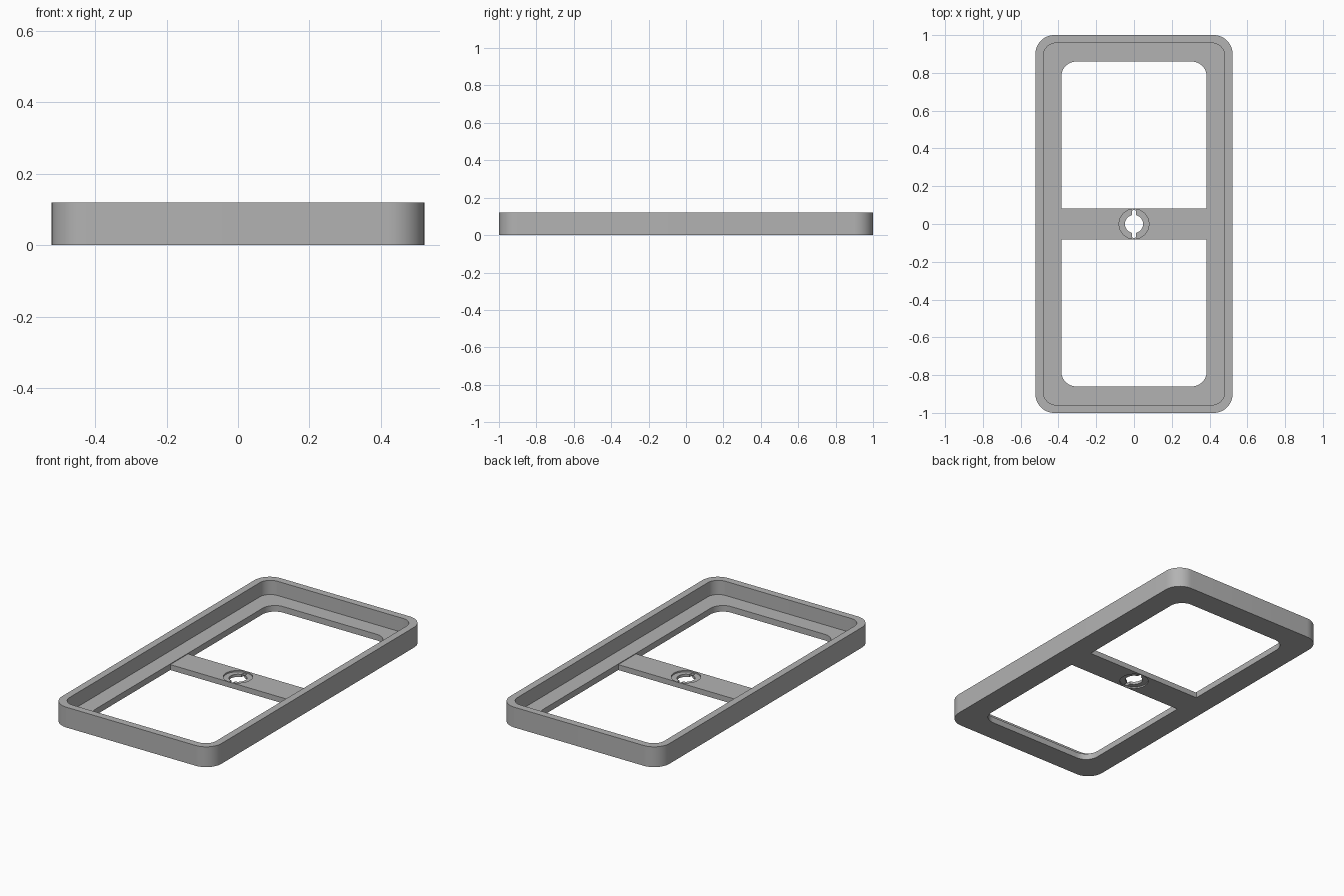
import bpy, bmesh, math

cube = bpy.data.objects.get("Cube")
if cube:
    bpy.data.objects.remove(cube, do_unlink=True)

FLOOR, BAR_TOP, HEIGHT = 0.036, 0.032, 0.12

grey = bpy.data.materials.new("plain grey")
grey.use_nodes = True
grey.diffuse_color = (0.45, 0.45, 0.45, 1)
grey.node_tree.nodes["Principled BSDF"].inputs["Base Color"].default_value = grey.diffuse_color


def add_object(name, bm):
    bmesh.ops.recalc_face_normals(bm, faces=bm.faces)
    mesh = bpy.data.meshes.new(name)
    bm.to_mesh(mesh)
    bm.free()
    mesh.materials.append(grey)
    obj = bpy.data.objects.new(name, mesh)
    bpy.context.collection.objects.link(obj)
    return obj


def rounded_loop(bm, hx, hy, radius, z, steps=12):
    """Ring of vertices around a rounded rectangle."""
    ring = []
    for corner, (sx, sy) in enumerate([(1, 1), (-1, 1), (-1, -1), (1, -1)]):
        for i in range(steps + 1):
            a = math.pi / 2 * (corner + i / steps)
            ring.append(bm.verts.new((sx * (hx - radius) + radius * math.cos(a),
                                      sy * (hy - radius) + radius * math.sin(a), z)))
    return ring


def prism(name, hx, hy, radius, z0, z1):
    bm = bmesh.new()
    low, high = [rounded_loop(bm, hx, hy, radius, z) for z in (z0, z1)]
    bm.faces.new(low)
    bm.faces.new(high)
    for i in range(len(low)):
        j = (i + 1) % len(low)
        bm.faces.new((low[i], low[j], high[j], high[i]))
    return add_object(name, bm)


def smooth(obj):
    bpy.ops.object.select_all(action="DESELECT")
    obj.select_set(True)
    bpy.context.view_layer.objects.active = obj
    bpy.ops.object.shade_smooth_by_angle(angle=math.radians(30))


# Tray frame: rounded profile rings joined into one closed band
bm = bmesh.new()
outer, inner, opening = (0.522, 1.0, 0.1), (0.48, 0.958, 0.068), (0.385, 0.86, 0.08)
rings = [rounded_loop(bm, *size, z) for size, z in (
    (outer, 0), (outer, HEIGHT), (inner, HEIGHT),
    (inner, FLOOR), (opening, FLOOR), (opening, 0))]
for a, b in zip(rings, rings[1:] + rings[:1]):
    for i in range(len(a)):
        j = (i + 1) % len(a)
        bm.faces.new((a[i], a[j], b[j], b[i]))
frame = add_object("tray_frame", bm)
smooth(frame)

# Cross bar between the two openings
bm = bmesh.new()
bmesh.ops.create_cube(bm, size=1)
for v in bm.verts:
    v.co.x *= 0.77
    v.co.y *= 0.166
    v.co.z = (v.co.z + 0.5) * BAR_TOP
bar = add_object("cross_bar", bm)

# Keyed hole and a shallow round recess on both faces
cutters = [
    prism("hole_cutter", 0.048, 0.048, 0.0479, -0.05, 0.1),
    prism("slot_cutter", 0.011, 0.073, 0.006, -0.05, 0.1),
    prism("top_recess_cutter", 0.079, 0.079, 0.0789, BAR_TOP - 0.008, 0.1),
    prism("bottom_recess_cutter", 0.079, 0.079, 0.0789, -0.05, 0.008),
]
bpy.context.view_layer.objects.active = bar
for cutter in cutters:
    cutter.hide_render = True
    mod = bar.modifiers.new("cut", "BOOLEAN")
    mod.operation = "DIFFERENCE"
    mod.solver = "EXACT"
    mod.object = cutter
    bpy.ops.object.modifier_apply(modifier=mod.name)
    bpy.data.objects.remove(cutter, do_unlink=True)
smooth(bar)
